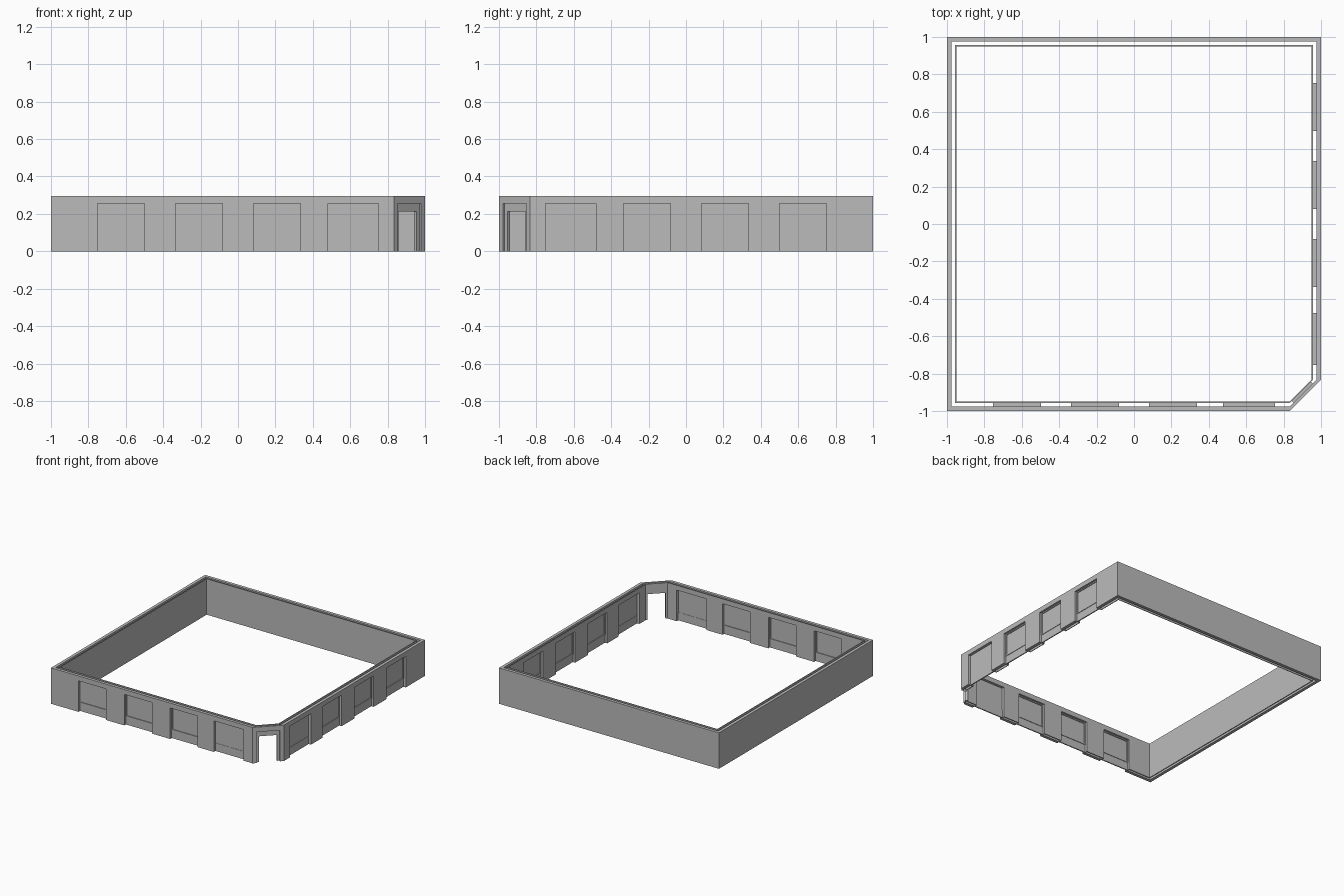
import bpy, bmesh
from mathutils import Vector

cube = bpy.data.objects.get("Cube")
if cube:
    bpy.data.objects.remove(cube)

HEIGHT, HEAD, SILL = 0.295, 0.255, 0.065
SKIN, DEPTH, LEAF = 0.025, 0.05, 0.006   # outer leaf, whole wall, inner leaf
CUT = 0.833                              # where the cut corner begins

grey = bpy.data.materials.new("wall_grey")
grey.use_nodes = True
colour = (0.5, 0.5, 0.5, 1)
grey.diffuse_color = colour
grey.node_tree.nodes["Principled BSDF"].inputs["Base Color"].default_value = colour


class Wall:
    """A straight run between two plan corners, each with its own mitre direction."""
    def __init__(self, name, a, b, mitre_a, mitre_b):
        self.name = name
        self.a, self.b = Vector(a), Vector(b)
        self.ma, self.mb = Vector(mitre_a), Vector(mitre_b)
        self.length = (self.b - self.a).length
        self.along = (self.b - self.a).normalized()
        normal = Vector((-self.along.y, self.along.x))
        self.inward = normal * self.ma.dot(normal)

    def point(self, u, depth, z):
        if u <= 0:
            p = self.a + self.ma * depth
        elif u >= self.length:
            p = self.b + self.mb * depth
        else:
            p = self.a + self.along * u + self.inward * depth
        return (p.x, p.y, z)

    def extrude(self, part, profile, d0, d1):
        """Turn a (u, z) outline into a solid between two depths."""
        bm = bmesh.new()
        rings = [[bm.verts.new(self.point(u, d, z)) for u, z in profile] for d in (d0, d1)]
        bm.faces.new(rings[0])
        bm.faces.new(rings[1][::-1])
        n = len(profile)
        for i in range(n):
            j = (i + 1) % n
            bm.faces.new((rings[0][j], rings[0][i], rings[1][i], rings[1][j]))
        bmesh.ops.recalc_face_normals(bm, faces=bm.faces)
        mesh = bpy.data.meshes.new(self.name + "_" + part)
        bm.to_mesh(mesh)
        bm.free()
        mesh.materials.append(grey)
        obj = bpy.data.objects.new(mesh.name, mesh)
        bpy.context.collection.objects.link(obj)

    def leaf(self, part, openings, head, d0, d1):
        """A wall leaf with openings that rise from the ground."""
        outline = [(0, 0)]
        for u0, u1 in openings:
            outline += [(u0, 0), (u0, head), (u1, head), (u1, 0)]
        outline += [(self.length, 0), (self.length, HEIGHT), (0, HEIGHT)]
        self.extrude(part, outline, d0, d1)

    def lining(self, part, u0, u1, head, d0, d1, t=0.004):
        self.extrude(part, [(u0 - t, 0), (u0, 0), (u0, head), (u1, head), (u1, 0),
                            (u1 + t, 0), (u1 + t, head + t), (u0 - t, head + t)], d0, d1)

    def bar(self, part, u0, u1, z0, z1, d0, d1):
        self.extrude(part, [(u0, z0), (u1, z0), (u1, z1), (u0, z1)], d0, d1)


def window_bay(wall, u0, u1, framed):
    wall.lining("window_lining", u0, u1, HEAD, SKIN, DEPTH)
    wall.bar("sill_panel", u0, u1, 0, SILL, 0.021, 0.03)
    wall.bar("window_pane", u0, u1, SILL, HEAD, 0.023, 0.028)
    if framed:
        t, d0, d1 = 0.009, 0.017, 0.034
        wall.bar("frame_bottom", u0, u1, SILL, SILL + t, d0, d1)
        wall.bar("frame_top", u0, u1, HEAD - t, HEAD, d0, d1)
        for a in (u0, u1 - t):
            wall.bar("frame_side", a, a + t, SILL + t, HEAD - t, d0, d1)


# Plan: square with the front left corner cut off for the entrance
front = Wall("front_wall", (-1, -1), (CUT, -1), (1, 1), (0, 1))
entry = Wall("entrance", (CUT, -1), (1, -CUT), (0, 1), (-1, 0))
side = Wall("left_wall", (1, -CUT), (1, 1), (-1, 0), (-1, -1))
back = Wall("back_wall", (1, 1), (-1, 1), (-1, -1), (1, -1))
other = Wall("right_wall", (-1, 1), (-1, -1), (1, -1), (1, 1))

# Window bays, placed by distance from the middle; the wide one is by the entrance
bays = [(-0.75, -0.5), (-0.333, -0.083), (0.083, 0.333), (0.48, 0.75)]
front_bays = [(a + 1, b + 1) for a, b in bays]
side_bays = [(CUT - b, CUT - a) for a, b in reversed(bays)]

for wall, openings in ((front, front_bays), (side, side_bays), (back, []), (other, [])):
    wall.leaf("outer_leaf", openings, HEAD, 0, SKIN)
    wall.leaf("inner_leaf", openings, HEAD, DEPTH - LEAF, DEPTH)
    for u0, u1 in openings:
        window_bay(wall, u0, u1, u1 - u0 < 0.26)

# Entrance: wide outer recess, then a narrower doorway
mid = entry.length / 2
recess = (mid - 0.0885, mid + 0.0885)
door = (mid - 0.0685, mid + 0.0685)
DOOR_HEAD = 0.212
entry.leaf("outer_leaf", [recess], HEAD, 0, SKIN)
entry.leaf("inner_leaf", [door], DOOR_HEAD, DEPTH - LEAF, DEPTH)
entry.lining("door_lining", *door, DOOR_HEAD, SKIN, DEPTH)
entry.extrude("door_surround", [(recess[0], 0), (door[0], 0), (door[0], DOOR_HEAD),
                                (door[1], DOOR_HEAD), (door[1], 0), (recess[1], 0),
                                (recess[1], HEAD), (recess[0], HEAD)], 0.019, SKIN)
